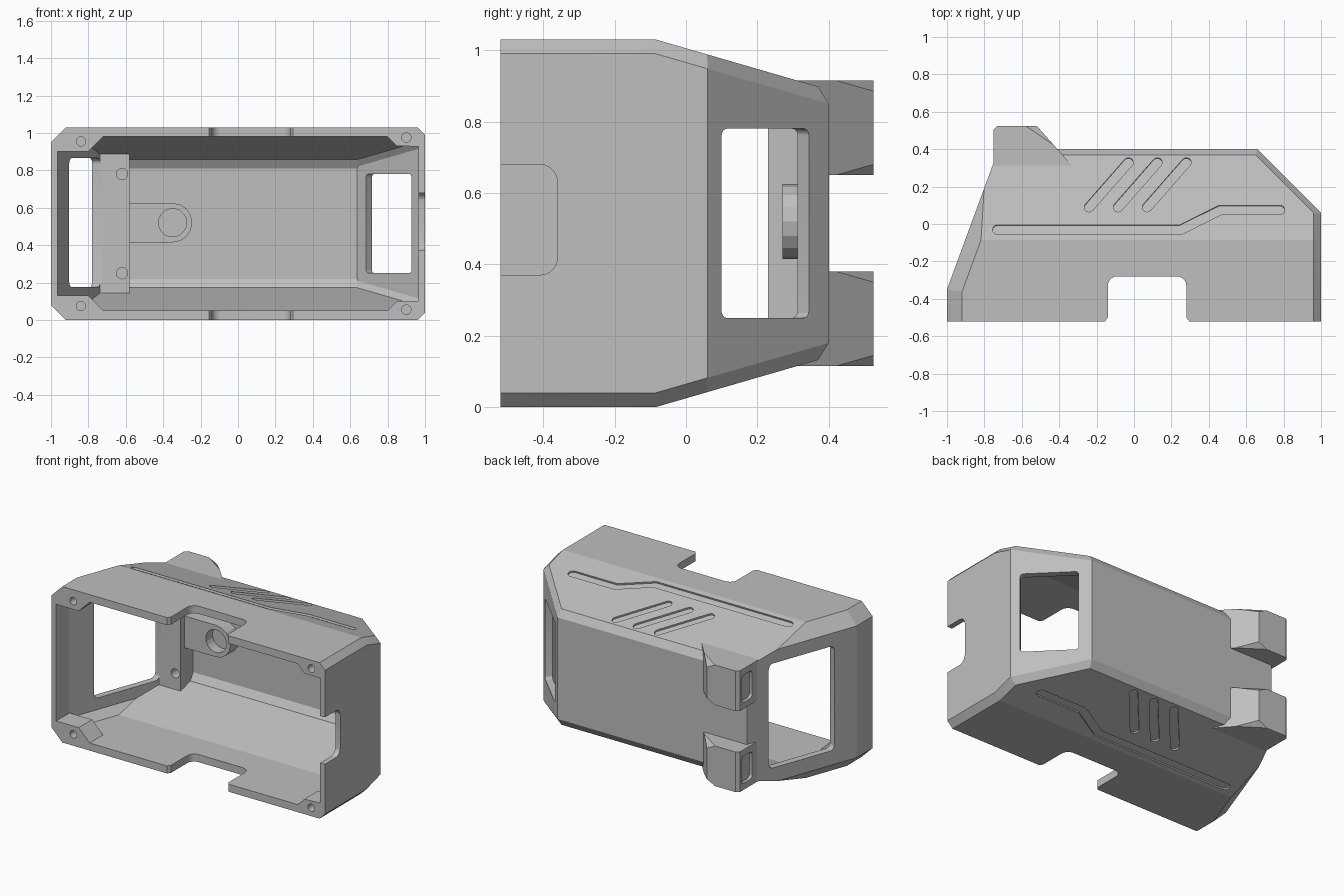
import bpy, bmesh
from math import pi, cos, sin, atan2
from mathutils import Vector

H = 1.03
CENTRE = Vector((0, 0, H / 2))
X, Y, Z = (1, 0, 0), (0, 1, 0), (0, 0, 1)

old = bpy.data.objects.get("Cube")
if old:
    bpy.data.objects.remove(old)

grey = bpy.data.materials.new("plain grey")
grey.use_nodes = True
grey.diffuse_color = (0.52, 0.52, 0.52, 1)
grey.node_tree.nodes["Principled BSDF"].inputs["Base Color"].default_value = (0.52, 0.52, 0.52, 1)


def finish(name, bm):
    bmesh.ops.remove_doubles(bm, verts=bm.verts[:], dist=1e-5)
    bmesh.ops.recalc_face_normals(bm, faces=bm.faces[:])
    mesh = bpy.data.meshes.new(name)
    bm.to_mesh(mesh)
    bm.free()
    mesh.materials.append(grey)
    ob = bpy.data.objects.new(name, mesh)
    bpy.context.collection.objects.link(ob)
    return ob


def flip(p):
    return (p[0], p[1], H - p[2])


def convex(name, planes, centre, offsets=False):
    """Big cube trimmed by planes, each given by three points and a wall thickness."""
    bm = bmesh.new()
    bmesh.ops.create_cube(bm, size=4)
    for a, b, c, wall in planes:
        a, b, c = Vector(a), Vector(b), Vector(c)
        n = (b - a).cross(c - a).normalized()
        if n.dot(a - centre) < 0:
            n = -n
        point = a - n * wall if offsets else a
        bmesh.ops.bisect_plane(bm, geom=bm.verts[:] + bm.edges[:] + bm.faces[:], dist=1e-5,
                               plane_co=point, plane_no=n, clear_outer=True)
        bmesh.ops.holes_fill(bm, edges=bm.edges[:], sides=0)
    return finish(name, bm)


def prism(name, pts, lo, hi, origin=(0, 0, 0), u=X, v=Y, mirror=False):
    """Outline in the u-v plane, extruded along u x v from lo to hi."""
    origin, u, v = Vector(origin), Vector(u).normalized(), Vector(v).normalized()
    w = u.cross(v)
    bm = bmesh.new()
    rings = []
    for t in (lo, hi):
        ring = [origin + u * p[0] + v * p[1] + w * t for p in pts]
        rings.append([bm.verts.new(flip(p) if mirror else p) for p in ring])
    for r in rings:
        bm.faces.new(r)
    for i in range(len(pts)):
        j = (i + 1) % len(pts)
        bm.faces.new((rings[0][i], rings[0][j], rings[1][j], rings[1][i]))
    return finish(name, bm)


def arc(cx, cy, r, start, sweep, n):
    return [(cx + r * cos(start + sweep * i / n), cy + r * sin(start + sweep * i / n))
            for i in range(n + 1)]


def capsule(a, b, r):
    t = atan2(b[1] - a[1], b[0] - a[0])
    return arc(*b, r, t - pi / 2, pi, 8) + arc(*a, r, t + pi / 2, pi, 8)


def disc(x, y, r):
    return arc(x, y, r, 0, 2 * pi * 19 / 20, 19)


def rounded(x0, x1, y0, y1, r):
    corners = [(x1 - r, y1 - r), (x0 + r, y1 - r), (x0 + r, y0 + r), (x1 - r, y0 + r)]
    return [p for i, c in enumerate(corners) for p in arc(*c, r, i * pi / 2, pi / 2, 5)]


def combine(target, tool, operation="DIFFERENCE"):
    mod = target.modifiers.new("combine", "BOOLEAN")
    mod.operation, mod.solver, mod.object = operation, "EXACT", tool
    bpy.context.view_layer.objects.active = target
    bpy.ops.object.modifier_apply(modifier=mod.name)
    bpy.data.objects.remove(tool)


# Outer faces of the housing: upright walls, then the upper half and its mirror image
def upright(a, b, wall):
    return ((*a, 0), (*b, 0), (*a, 1), wall)


walls = [upright((1, 0), (1, 1), 0.035), upright((-1, 0), (-1, 1), 0.035),
         upright((-1, -0.35), (-0.75, 0.33), 0.045),
         upright((1, 0.06), (0.66, 0.4), 0.045), upright((0, 0.4), (1, 0.4), 0.04)]
upper = [((0, 0, H), (1, 0, H), (0, 1, H), 0.05),
         ((0, -0.085, H), (1, -0.085, H), (0, 0.315, 0.914), 0.05),
         ((1, -1, 0.99), (1, 0, 0.99), (0.96, 0, H), 0.045),
         ((1, -0.085, 0.99), (1, 0.06, 0.948), (0.96, -0.085, H), 0.045),
         ((1, 0.06, 0.948), (0.66, 0.4, 0.85), (0.65, 0.37, 0.898), 0.055),
         ((0, 0.4, 0.85), (1, 0.4, 0.85), (0, 0.37, 0.898), 0.055),
         ((-1, -1, 0.95), (-1, 0, 0.95), (-0.92, 0, H), 0.045),
         ((-1, -0.35, 0.95), (-0.75, 0.33, 0.95), (-0.915, -0.35, H), 0.045)]
lower = [(flip(a), flip(b), flip(c), wall) for a, b, c, wall in upper]
shell = walls + upper + lower
front = upright((0, -0.52), (1, -0.52), 0)
housing = convex("housing", shell + [front], CENTRE)

# Two rear lugs with ramped sides and shallow pockets
for z0, z1 in ((0.65, 0.915), (0.115, 0.38)):
    planes = [upright((-0.75, 0), (-0.75, 1), 0), upright((0, 0.525), (1, 0.525), 0),
              upright((-0.75, 0.505), (-0.73, 0.525), 0), upright((0, 0.25), (1, 0.25), 0),
              upright((-0.52, 0.525), (-0.4, 0.39), 0)]
    for z, inset in ((z0, 0.03), (z1, -0.03)):
        planes += [((0, 0, z), (1, 0, z), (0, 1, z), 0),
                   ((-0.58, 0.525, z), (-0.28, 0.32, z), (-0.52, 0.525, z + inset), 0)]
    mid = (z0 + z1) / 2
    lug = convex("lug", planes, Vector((-0.65, 0.4, mid)))
    pocket = rounded(0.38, 0.49, mid - 0.09, mid + 0.09, 0.025)
    combine(lug, prism("pocket", pocket, -0.8, -0.73, u=Y, v=Z))
    combine(housing, lug, "UNION")

# Cavity, leaving corner bosses, a pillar and a rounded tab standing inside
cavity = convex("cavity", shell, CENTRE, offsets=True)
boss_a = [(-1.1, 0.9), (-0.8, 0.9), (-0.72, 0.98), (-0.72, 1.1), (-1.1, 1.1)]
boss_b = [(1.1, 0.925), (0.85, 0.93), (0.8, 0.98), (0.8, 1.1), (1.1, 1.1)]
for outline in (boss_a, boss_b):
    for mirror in (False, True):
        combine(cavity, prism("boss", outline, 0.38, 3, u=X, v=Z, mirror=mirror))
        # the opening in front of the boss stays closed too
pillar = [(-1.2, -0.2), (-0.58, -0.2), (-0.58, 1.2), (-1.2, 1.2)]
combine(cavity, prism("pillar", pillar, -0.6, -0.23, u=X, v=Z))
combine(cavity, prism("tab", capsule((-0.75, 0.52), (-0.35, 0.52), 0.105), -0.6, -0.27, u=X, v=Z))
combine(housing, cavity)

# Notches in the open front edge
half = [(0.24, -0.55), (0.225, -0.52), (0.21, -0.5)] + arc(0.16, -0.33, 0.05, 0, pi / 2, 5)
notch = [(0.07 + x, y) for x, y in half] + [(0.07 - x, y) for x, y in reversed(half)]
combine(housing, prism("notch", notch, -1, 2))
combine(housing, prism("side_notch", rounded(-0.7, -0.36, 0.37, 0.68, 0.05), 0.9, 1.2, u=Y, v=Z))

# Windows through the angled end walls
combine(housing, prism("window", rounded(-0.173, 0.173, 0.25, 0.78, 0.02), -0.1, 0.1,
                       origin=(0.838, 0.222, 0), u=(-1, 1, 0), v=Z))
combine(housing, prism("window", rounded(-0.24, 0.24, 0.175, 0.865, 0.035), -0.09, 0.09,
                       origin=(-0.862, 0.025, 0), u=(0.25, 0.68, 0), v=Z))

# Screw holes in the bosses and pillar, and the round hole in the tab
for x, z, r, y0, y1 in ((-0.84, 0.955, 0.025, -0.6, -0.42), (0.9, 0.975, 0.025, -0.6, -0.42),
                        (-0.62, 0.78, 0.03, 0.1, 0.36)):
    for mirror in (False, True):
        combine(housing, prism("screw_hole", disc(x, z, r), -y1, -y0, u=X, v=Z, mirror=mirror))
combine(housing, prism("tab_hole", disc(-0.35, 0.52, 0.075), -0.34, -0.2, u=X, v=Z))

# Shallow grooves in the sloped faces above and below
bend = [(-0.73, -0.03), (0.25, -0.03), (0.46, 0.075), (0.78, 0.075)]
grooves = list(zip(bend, bend[1:]))
grooves += [((-0.24 + s, 0.09), (-0.03 + s, 0.33)) for s in (0, 0.155, 0.31)]
for a, b in grooves:
    outline = capsule((a[0], (a[1] + 0.085) * 1.04), (b[0], (b[1] + 0.085) * 1.04), 0.026)
    for mirror in (False, True):
        combine(housing, prism("groove", outline, -0.012, 0.03, origin=(0, -0.085, H),
                               u=X, v=(0, 0.4, -0.116), mirror=mirror))

# Crisp edges, smooth round corners
bpy.ops.object.select_all(action="DESELECT")
housing.select_set(True)
bpy.context.view_layer.objects.active = housing
bpy.ops.object.shade_smooth_by_angle(angle=0.24)
